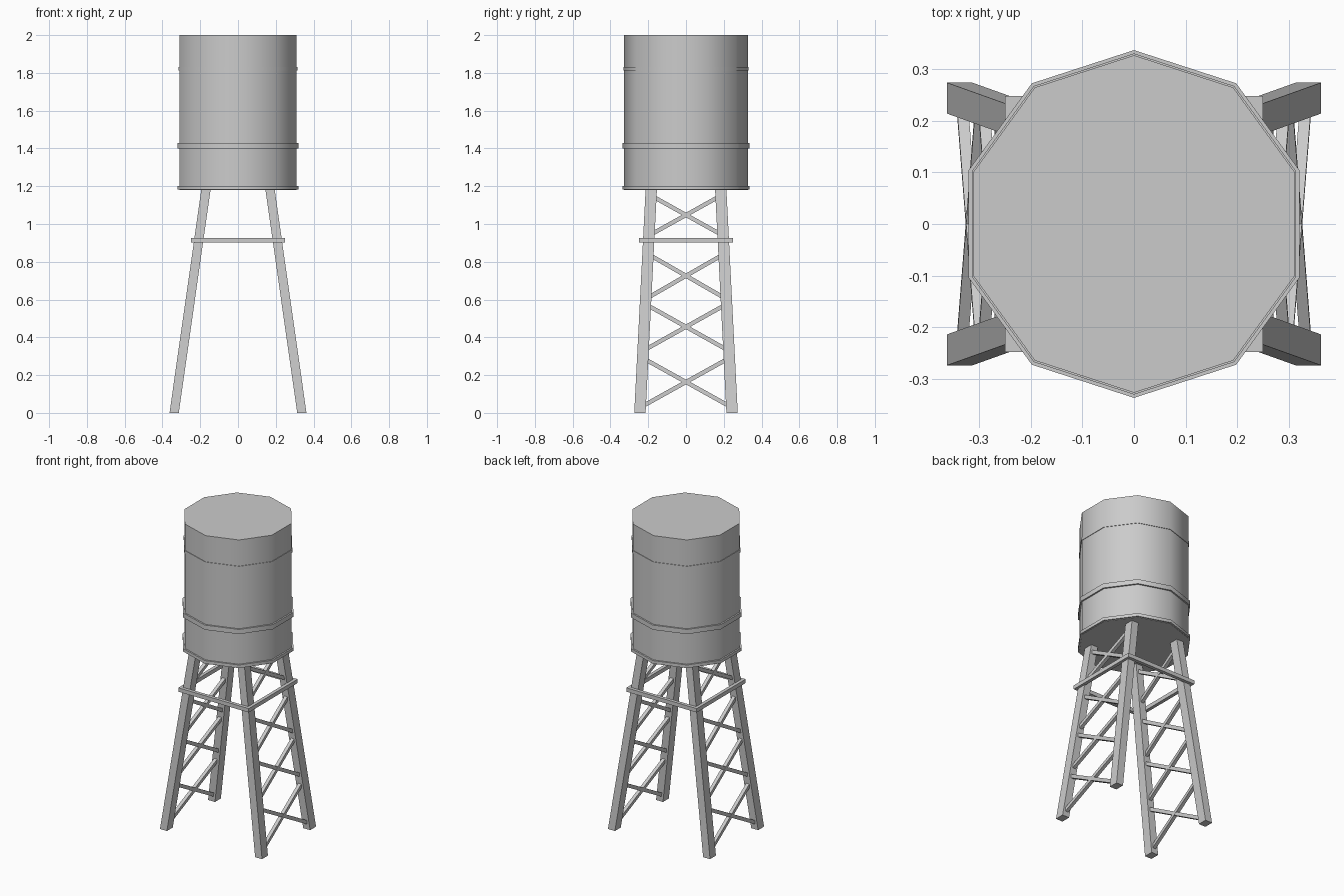
import bpy, bmesh, math
from mathutils import Vector

if "Cube" in bpy.data.objects:
    bpy.data.objects.remove(bpy.data.objects["Cube"])


def finish(name, bm):
    bmesh.ops.recalc_face_normals(bm, faces=bm.faces)
    mesh = bpy.data.meshes.new(name)
    bm.to_mesh(mesh)
    bm.free()
    ob = bpy.data.objects.new(name, mesh)
    bpy.context.collection.objects.link(ob)
    return ob


def drum(name, radius, z0, z1):
    # ten-sided cylinder with a corner on the y axis
    bpy.ops.mesh.primitive_cylinder_add(vertices=10, radius=radius, depth=z1 - z0,
                                        location=(0, 0, (z0 + z1) / 2))
    ob = bpy.context.object
    ob.name = name
    bpy.ops.object.shade_smooth_by_angle(angle=math.radians(40))
    return ob


def prism(bm, a, b, u, v):
    # four-sided bar from a to b with half-width vectors u and v
    a, b, u, v = Vector(a), Vector(b), Vector(u), Vector(v)
    rings = [[bm.verts.new(p + u * i + v * j)
              for i, j in ((-1, -1), (1, -1), (1, 1), (-1, 1))] for p in (a, b)]
    bm.faces.new(rings[0])
    bm.faces.new(rings[1])
    for k in range(4):
        n = (k + 1) % 4
        bm.faces.new((rings[0][k], rings[0][n], rings[1][n], rings[1][k]))


def leg_centre(z):
    t = z / 1.18
    return 0.338 - 0.168 * t, 0.244 - 0.06 * t


# Tank and its hoops
drum("tank", 0.327, 1.18, 2.0)
drum("tank_base_hoop", 0.337, 1.182, 1.202)
drum("lower_hoop", 0.337, 1.40, 1.43)
drum("upper_hoop", 0.3305, 1.812, 1.832)

# Splayed legs, cut level at the foot
for sx, side in ((-1, "left"), (1, "right")):
    for sy, end in ((-1, "front"), (1, "back")):
        bm = bmesh.new()
        (x0, y0), (x1, y1) = leg_centre(0), leg_centre(1.19)
        prism(bm, (sx * x0, sy * y0, 0), (sx * x1, sy * y1, 1.19),
              (0.0245, 0, 0), (0, 0.03, 0))
        finish(f"{end}_{side}_leg", bm)

# Crossed braces on the left and right sides
for sx, side in ((-1, "left"), (1, "right")):
    bm = bmesh.new()
    for z0, z1 in ((0.04, 0.28), (0.34, 0.565), (0.615, 0.83), (0.95, 1.14)):
        for s in (-1, 1):
            (xa, ya), (xb, yb) = leg_centre(z0), leg_centre(z1)
            a = Vector((sx * xa, -s * (ya - 0.02), z0))
            b = Vector((sx * xb, s * (yb - 0.02), z1))
            d = (b - a).normalized()
            v = d.cross(Vector((1, 0, 0))).normalized()
            u = d.cross(v)
            prism(bm, a, b, u * 0.011, v * 0.011)
    finish(f"{side}_braces", bm)

# Square girdle of bars around the legs
for s, names in ((-1, ("front", "left")), (1, ("back", "right"))):
    bm = bmesh.new()
    prism(bm, (-0.25, s * 0.237, 0.914), (0.25, s * 0.237, 0.914),
          (0, 0.011, 0), (0, 0, 0.0125))
    finish(names[0] + "_girdle_bar", bm)
    bm = bmesh.new()
    prism(bm, (s * 0.239, -0.247, 0.914), (s * 0.239, 0.247, 0.914),
          (0.011, 0, 0), (0, 0, 0.0125))
    finish(names[1] + "_girdle_bar", bm)
